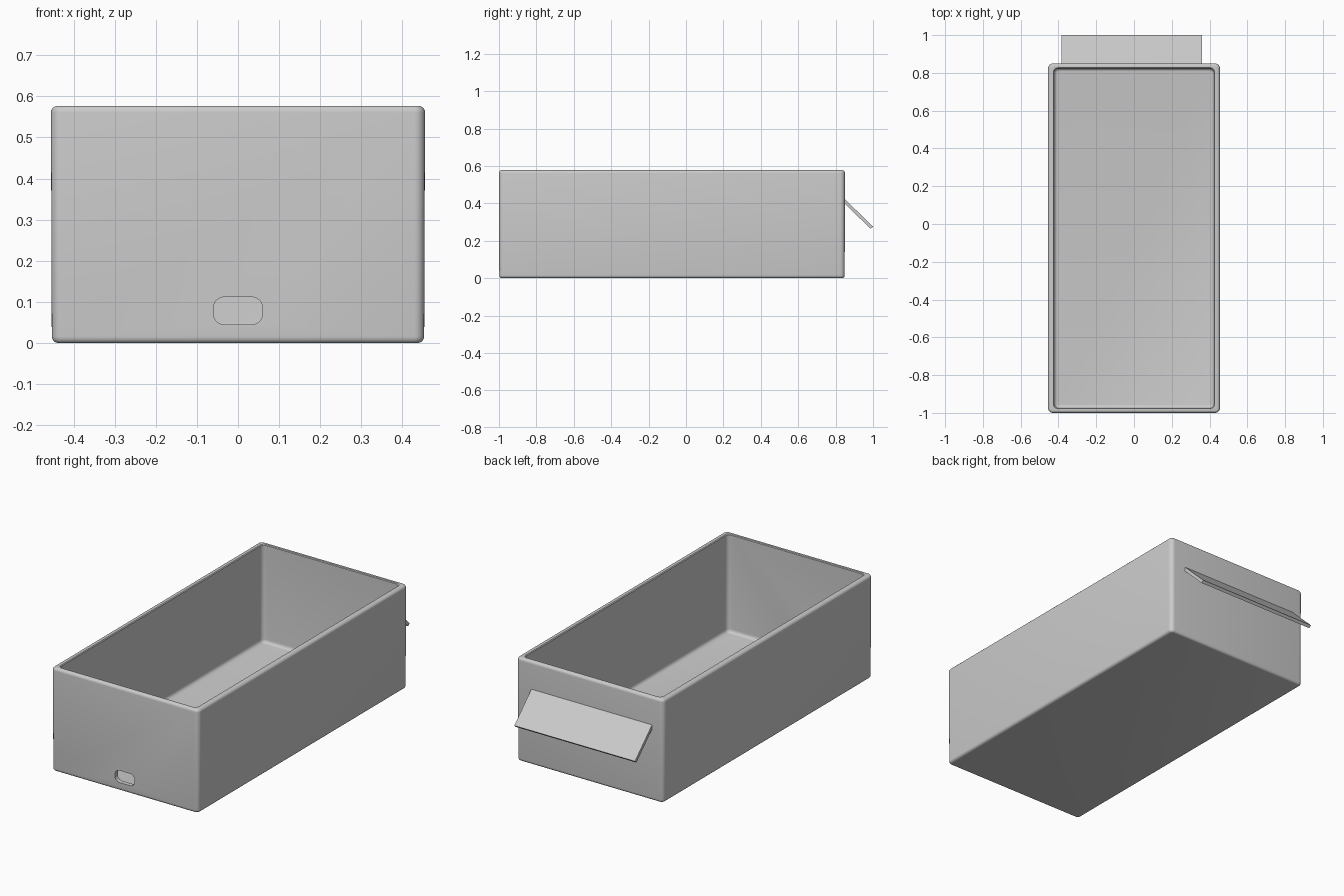
import bpy, bmesh, math
from mathutils import Vector

if "Cube" in bpy.data.objects:
    bpy.data.objects.remove(bpy.data.objects["Cube"])

grey = bpy.data.materials.new("light grey")
grey.diffuse_color = (0.6, 0.6, 0.6, 1)
grey.use_nodes = True
grey.node_tree.nodes["Principled BSDF"].inputs["Base Color"].default_value = grey.diffuse_color


def rounded_rect(x0, x1, y0, y1, r, n=6):
    """Counter-clockwise rounded rectangle."""
    pts = []
    for k, (cx, cy) in enumerate([(x1 - r, y1 - r), (x0 + r, y1 - r),
                                  (x0 + r, y0 + r), (x1 - r, y0 + r)]):
        for i in range(n + 1):
            a = math.pi / 2 * (k + i / n)
            pts.append((cx + r * math.cos(a), cy + r * math.sin(a)))
    return pts


def loft(name, rings):
    """Skin closed rings of 3D points and cap both ends."""
    bm = bmesh.new()
    rows = [[bm.verts.new(p) for p in ring] for ring in rings]
    for a, b in zip(rows, rows[1:]):
        for i in range(len(a)):
            j = (i + 1) % len(a)
            bm.faces.new((a[i], a[j], b[j], b[i]))
    bm.faces.new(rows[0][::-1])
    bm.faces.new(rows[-1])
    bmesh.ops.recalc_face_normals(bm, faces=bm.faces)
    me = bpy.data.meshes.new(name)
    bm.to_mesh(me)
    bm.free()
    me.materials.append(grey)
    ob = bpy.data.objects.new(name, me)
    bpy.context.collection.objects.link(ob)
    return ob


def arc(cx, cz, r, a0, a1, n=5):
    return [(cx + r * math.cos(math.radians(a0 + (a1 - a0) * i / n)),
             cz + r * math.sin(math.radians(a0 + (a1 - a0) * i / n))) for i in range(n + 1)]


# Open tray: wall section as (inset, height), from underside over the rim to the floor
H, R, WALL, FLOOR = 0.577, 0.026, 0.032, 0.03
section = (arc(0.018, 0.016, 0.016, 270, 180) + arc(0.016, H - 0.016, 0.016, 180, 90)
           + [(WALL - 0.004, H), (WALL, H - 0.004)]
           + arc(WALL + 0.02, FLOOR + 0.02, 0.02, 180, 270))
rings = []
for inset, z in section:
    r = max(R - inset, 0.004) if inset < WALL - 0.005 else 0.024
    if inset > WALL + 0.001:
        r = max(0.024 - (inset - WALL), 0.003)
    e = inset * 0.8  # end walls are thinner than the side walls
    rings.append([(x, y, z) for x, y in
                  rounded_rect(-0.455 + inset, 0.455 - inset, -1 + e, 0.85 - e, r)])
tray = loft("tray", rings)

# Rounded slot through the front wall
outline = rounded_rect(-0.06, 0.06, 0.045, 0.112, 0.027)
cutter = loft("slot_cutter", [[(x, y, z) for x, z in outline] for y in (-1.1, -0.93)])
cutter.hide_render = True
cutter.hide_viewport = True
cut = tray.modifiers.new("slot", "BOOLEAN")
cut.object = cutter
cut.operation = "DIFFERENCE"
cut.solver = "EXACT"

bpy.context.view_layer.objects.active = tray
tray.select_set(True)
bpy.ops.object.modifier_apply(modifier="slot")
bpy.data.objects.remove(cutter)
bpy.ops.object.shade_smooth_by_angle(angle=math.radians(35))

# Sloping flap on the back wall
side = [(0.835, 0.436), (1.0, 0.276), (0.987, 0.264), (0.835, 0.411)]
loft("back_flap", [[(x, y, z) for y, z in side] for x in (-0.385, 0.36)])
